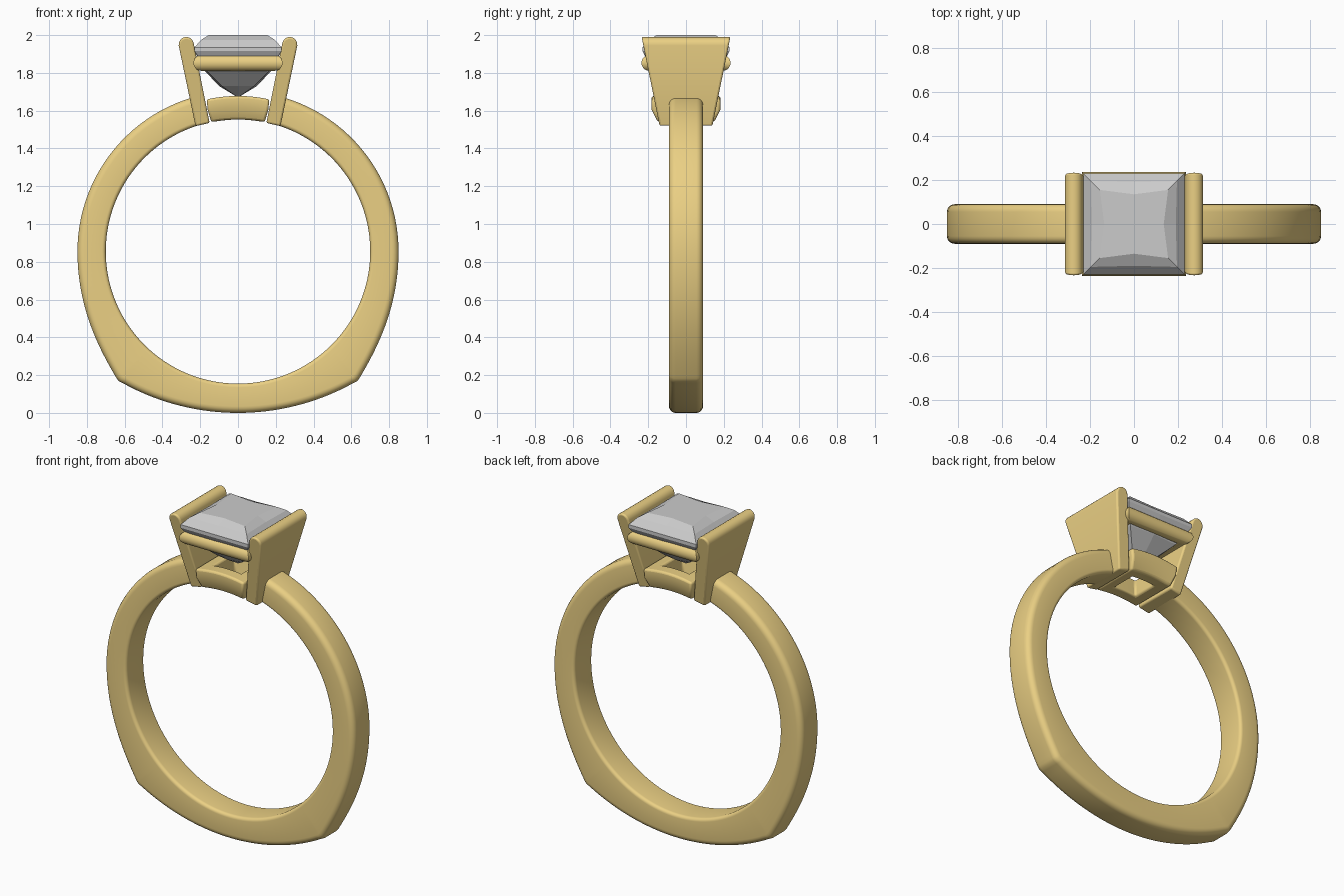
import bpy, bmesh, math

if "Cube" in bpy.data.objects:
    bpy.data.objects.remove(bpy.data.objects["Cube"])

CZ, RI, RO, HW = 0.855, 0.70, 0.85, 0.09   # finger hole centre, radii, band half width

gold = bpy.data.materials.new("gold")
gold.diffuse_color = (0.83, 0.63, 0.23, 1)
gold.use_nodes = True
gold.node_tree.nodes["Principled BSDF"].inputs["Base Color"].default_value = gold.diffuse_color


def loft(name, loops, closed=False, mat=gold, bevel=0, angle=35):
    """Skin a list of equal-length closed loops; cap the ends unless closed."""
    bm = bmesh.new()
    rows = [[bm.verts.new(p) for p in loop] for loop in loops]
    n = len(rows[0])
    for i in range(len(rows) - (0 if closed else 1)):
        a, b = rows[i], rows[(i + 1) % len(rows)]
        for k in range(n):
            bm.faces.new((a[k], a[(k + 1) % n], b[(k + 1) % n], b[k]))
    if not closed:
        bm.faces.new(rows[0])
        bm.faces.new(rows[-1])
    bmesh.ops.remove_doubles(bm, verts=bm.verts, dist=1e-5)
    bmesh.ops.recalc_face_normals(bm, faces=bm.faces)
    me = bpy.data.meshes.new(name)
    bm.to_mesh(me)
    bm.free()
    ob = bpy.data.objects.new(name, me)
    bpy.context.collection.objects.link(ob)
    if mat:
        me.materials.append(mat)
    if bevel:
        m = ob.modifiers.new("soft edges", 'BEVEL')
        m.width, m.segments, m.angle_limit = bevel, 3, math.radians(40)
    if angle:
        bpy.ops.object.select_all(action='DESELECT')
        ob.select_set(True)
        bpy.context.view_layer.objects.active = ob
        bpy.ops.object.shade_smooth_by_angle(angle=math.radians(angle))
    return ob


def square(h, z, n=1, sag=0.0, hy=None):
    """Square loop with n segments per side; sag drops it along the finger curve."""
    hy = hy or h
    c = [(-h, -hy), (h, -hy), (h, hy), (-h, hy)]
    out = []
    for i in range(4):
        (x0, y0), (x1, y1) = c[i], c[(i + 1) % 4]
        for k in range(n):
            t = k / n
            x, y = x0 + (x1 - x0) * t, y0 + (y1 - y0) * t
            out.append((x, y, z - sag * x * x))
    return out


# Shank: outer path of half the ring (round top, flared side, shallow bottom)
half = []
for i in range(25):
    a = math.radians(74 * (1 - i / 24))
    half.append((RO * math.cos(a), CZ + RO * math.sin(a)))
P = [(0.85, CZ), (0.85, 0.55), (0.73, 0.33), (0.642, 0.182)]
for i in range(1, 25):
    t = i / 24
    w = ((1 - t) ** 3, 3 * t * (1 - t) ** 2, 3 * t * t * (1 - t), t ** 3)
    half.append(tuple(sum(w[j] * P[j][k] for j in range(4)) for k in (0, 1)))
half.append((0.630, 0.167))
R = 1.26
for i in range(17):
    x = 0.61 * (1 - i / 16)
    half.append((x, R - math.sqrt(R * R - x * x)))
path = half + [(-x, z) for x, z in reversed(half[:-1])]


def section(x, z):
    """Rounded rectangle between the finger hole and the outer path."""
    d = math.hypot(x, z - CZ)
    ux, uz = x / d, (z - CZ) / d
    pts = []
    for r, y, rad, a0 in ((d, HW, 0.035, 0), (RI, HW, 0.02, 90),
                          (RI, -HW, 0.02, 180), (d, -HW, 0.035, 270)):
        cr = r - rad if r == d else r + rad
        cy = y - math.copysign(rad, y)
        for k in range(6):
            a = math.radians(a0 + 18 * k)
            pts.append((cr + rad * math.cos(a), cy + rad * math.sin(a)))
    return [(ux * r, y, CZ + uz * r) for r, y in pts]


loft("shank", [section(x, z) for x, z in path], angle=50)

# Side plates: leaning, widening upwards, with a rounded top edge
for side, label in ((1, "right"), (-1, "left")):
    prof = [(0.150, 1.535), (0.225, 1.518), (0.314, 1.945)]
    for k in range(1, 10):
        a = math.pi * k / 10
        prof.append((0.274 + 0.040 * math.cos(a), 1.95 + 0.040 * math.sin(a)))
    prof.append((0.234, 1.955))
    hy = lambda z: 0.14 + 0.095 * (z - 1.52) / 0.47
    loops = [[(side * x, s * hy(z), z) for x, z in prof] for s in (-1, 1)]
    loft(label + "_side_plate", loops, bevel=0.01)

# Upper gallery rail: mitred square ring of round wire
loft("upper_rail",
     [square(0.194 + 0.042 * math.cos(a), 1.853 + 0.042 * math.sin(a))
      for a in (2 * math.pi * k / 20 for k in range(20))], closed=True)

# Lower gallery frame: square ring curved to follow the finger
loft("lower_frame",
     [square(h, z, 10, 0.65, hy) for h, hy, z in
      ((0.166, 0.182, 1.678), (0.160, 0.182, 1.620), (0.142, 0.150, 1.553),
       (0.075, 0.075, 1.553), (0.092, 0.100, 1.678))],
     closed=True, bevel=0.012)


# Square-cut stone: table, crown, girdle and stepped pavilion
def facet(h, m, z):
    return [(-h, -h, z), (0, -m, z), (h, -h, z), (m, 0, z),
            (h, h, z), (0, m, z), (-h, h, z), (-m, 0, z)]


loft("stone",
     [facet(0.155, 0.135, 2.0), facet(0.195, 0.19, 1.975), facet(0.23, 0.23, 1.935),
      facet(0.23, 0.23, 1.915), facet(0.165, 0.175, 1.81),
      facet(0.085, 0.10, 1.73), facet(0.004, 0.004, 1.672)],
     mat=None, angle=0)
